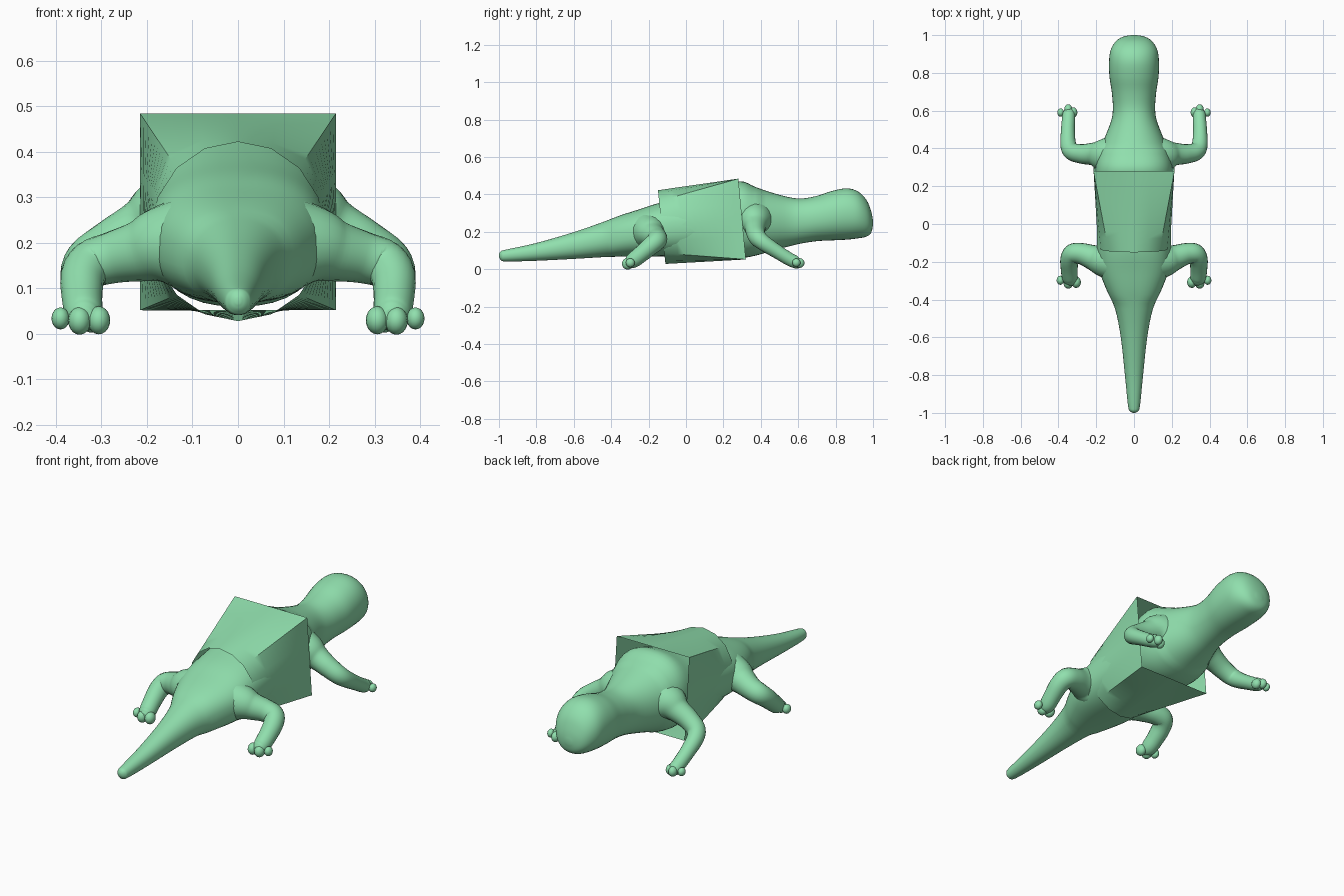
import bpy, bmesh, math
from mathutils import Vector

if "Cube" in bpy.data.objects:
    bpy.data.objects.remove(bpy.data.objects["Cube"])

skin = bpy.data.materials.new("mint_green")
skin.diffuse_color = (0.28, 0.74, 0.42, 1)
skin.use_nodes = True
skin.node_tree.nodes["Principled BSDF"].inputs["Base Color"].default_value = skin.diffuse_color


def spline(keys, steps):
    """Catmull-Rom interpolation of tuples."""
    out = []
    for i in range(len(keys) - 1):
        a, b = keys[max(i - 1, 0)], keys[i]
        c, d = keys[i + 1], keys[min(i + 2, len(keys) - 1)]
        for s in range(steps):
            t = s / steps
            out.append([0.5 * (2*q + (r-p)*t + (2*p-5*q+4*r-v)*t*t + (3*q-p-3*r+v)*t**3)
                        for p, q, r, v in zip(a, b, c, d)])
    out.append(list(keys[-1]))
    return out


def loft(name, rings, caps=True, angle=60):
    bm = bmesh.new()
    rows = [[bm.verts.new(p) for p in ring] for ring in rings]
    n = len(rows[0])
    for a, b in zip(rows, rows[1:]):
        for i in range(n):
            j = (i + 1) % n
            bm.faces.new((a[i], a[j], b[j], b[i]))
    if caps:
        bm.faces.new(rows[0])
        bm.faces.new(rows[-1])
        bmesh.ops.recalc_face_normals(bm, faces=bm.faces)
    return finish(name, bm, angle)


def finish(name, bm, angle=60):
    mesh = bpy.data.meshes.new(name)
    bm.to_mesh(mesh)
    bm.free()
    mesh.materials.append(skin)
    ob = bpy.data.objects.new(name, mesh)
    bpy.context.collection.objects.link(ob)
    bpy.ops.object.select_all(action='DESELECT')
    ob.select_set(True)
    bpy.context.view_layer.objects.active = ob
    bpy.ops.object.shade_smooth_by_angle(angle=math.radians(angle))
    return ob


def mirror(ob):
    ob.modifiers.new("mirror", 'MIRROR')


def superpow(v, e):
    return math.copysign(abs(v) ** e, v)


# Body from tail tip to snout: y, half width, top z, bottom z
profile = [(-1.0, .006, .080, .066), (-.99, .022, .096, .049), (-.96, .032, .105, .041),
           (-.8, .048, .14, .045), (-.6, .070, .198, .055), (-.45, .100, .25, .064),
           (-.35, .145, .288, .067), (-.25, .182, .32, .068), (-.15, .195, .352, .068),
           (0, .197, .385, .07), (.18, .200, .435, .068), (.29, .205, .470, .06),
           (.37, .190, .440, .072), (.45, .158, .412, .095), (.55, .120, .385, .122),
           (.62, .112, .378, .138), (.70, .118, .392, .150), (.78, .130, .418, .154),
           (.86, .132, .432, .158), (.92, .124, .415, .165), (.965, .098, .370, .174),
           (.99, .062, .310, .195), (1.0, .015, .260, .235)]
rings = []
for y, w, top, low in spline(profile, 4):
    e = 0.84 if -.4 < y < .4 else 0.94
    mid, h = (top + low) / 2, (top - low) / 2
    rings.append([(w * superpow(math.cos(a), e), y, mid + h * superpow(math.sin(a), e))
                  for a in (2 * math.pi * k / 40 for k in range(40))])
loft("body", rings)

# Torso wrap: open shell from a round rim to a square rim
rows = []
for s in range(13):
    t = s / 12
    ring = []
    for k in range(16):
        a = math.pi * k / 8
        c, sn = math.cos(a), math.sin(a)
        m = max(abs(c), abs(sn))
        rnd = Vector((.190 * c, -.13 - .02 * sn, .225 + .197 * sn))
        sq = Vector((.215 * c / m, .30 - .02 * sn / m, .268 + .216 * sn / m))
        ring.append(rnd.lerp(sq, t))
    rows.append(ring[::-1])
loft("torso_wrap", rows, caps=False, angle=40)


def limb(name, keys):
    """Tube along points of x, y, z, radius."""
    pts = spline(keys, 6)
    rows = []
    for i, p in enumerate(pts):
        a, b = pts[max(i - 1, 0)], pts[min(i + 1, len(pts) - 1)]
        d = (Vector(b[:3]) - Vector(a[:3])).normalized()
        u = d.cross(Vector((0, 0, 1))).normalized()
        v = d.cross(u)
        c, r = Vector(p[:3]), max(p[3], .004)
        rows.append([c + r * (u * math.cos(q) + v * math.sin(q))
                     for q in (math.tau * k / 20 for k in range(20))])
    mirror(loft(name, rows))


# Legs, bent at the elbow or knee
limb("front_leg", [(.08, .36, .265, .12), (.165, .365, .255, .090), (.215, .370, .233, .062),
                   (.275, .371, .202, .052), (.328, .384, .168, .047), (.348, .42, .137, .042),
                   (.350, .49, .092, .037), (.347, .55, .055, .035), (.345, .585, .038, .033),
                   (.345, .605, .032, .022), (.345, .612, .031, .005)])
limb("hind_leg", [(.08, -.20, .20, .12), (.165, -.192, .195, .088), (.215, -.178, .182, .068),
                  (.275, -.158, .168, .057), (.322, -.157, .153, .053), (.341, -.188, .125, .049),
                  (.343, -.235, .085, .045), (.340, -.28, .050, .042), (.338, -.305, .038, .034),
                  (.337, -.322, .034, .022), (.337, -.328, .034, .005)])

# Rounded toes
toes = {"front_toes": [(.322, .590, .030, .025), (.348, .607, .033, .024), (.388, .590, .035, .020)],
        "hind_toes": [(.306, -.308, .030, .028), (.348, -.312, .029, .028), (.390, -.298, .034, .022)]}
for name, spots in toes.items():
    bm = bmesh.new()
    for x, y, z, r in spots:
        made = bmesh.ops.create_uvsphere(bm, u_segments=16, v_segments=10, radius=r)
        bmesh.ops.scale(bm, vec=(.9, 1.1, 1.1), verts=made["verts"])
        bmesh.ops.translate(bm, vec=(x, y, z), verts=made["verts"])
    mirror(finish(name, bm))
